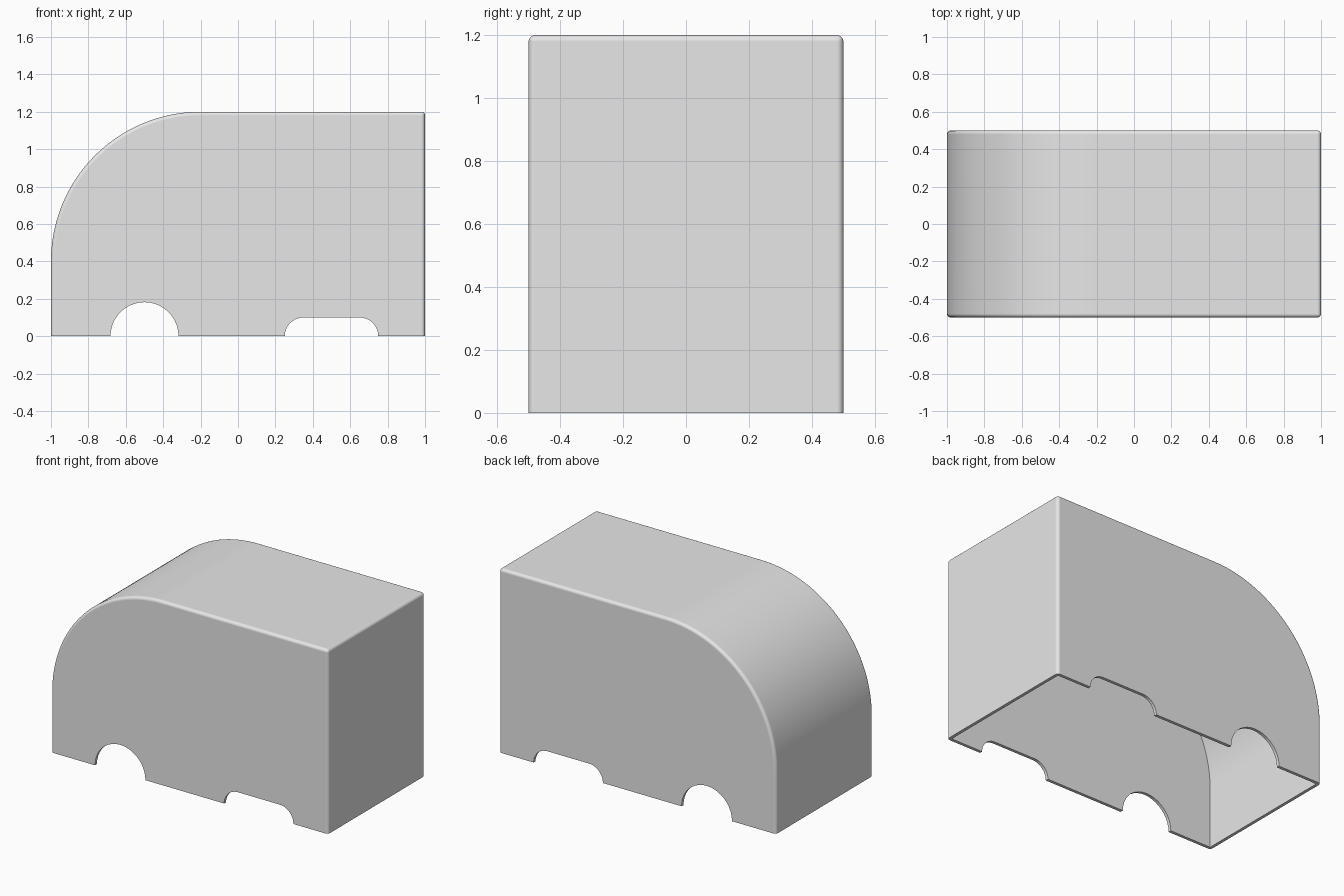
import bpy
import bmesh
from math import radians, sin, cos

cube = bpy.data.objects.get("Cube")
if cube:
    bpy.data.objects.remove(cube, do_unlink=True)

WALL = 0.02
HALF_WIDTH = 0.5
BELOW = -0.2

grey = bpy.data.materials.new("plain_grey")
grey.use_nodes = True
grey.diffuse_color = (0.8, 0.8, 0.8, 1)
grey.node_tree.nodes["Principled BSDF"].inputs["Base Color"].default_value = (0.8, 0.8, 0.8, 1)


def arc(cx, cz, r, start, end, steps):
    angles = [radians(start + (end - start) * i / steps) for i in range(steps + 1)]
    return [(cx + r * cos(a), cz + r * sin(a)) for a in angles]


def prism(name, profile, half_width):
    """Extrude an x-z outline across y."""
    bm = bmesh.new()
    face = bm.faces.new([bm.verts.new((x, -half_width, z)) for x, z in profile])
    ext = bmesh.ops.extrude_face_region(bm, geom=[face])
    moved = [v for v in ext["geom"] if isinstance(v, bmesh.types.BMVert)]
    bmesh.ops.translate(bm, verts=moved, vec=(0, 2 * half_width, 0))
    bmesh.ops.recalc_face_normals(bm, faces=bm.faces)
    mesh = bpy.data.meshes.new(name)
    bm.to_mesh(mesh)
    bm.free()
    obj = bpy.data.objects.new(name, mesh)
    bpy.context.collection.objects.link(obj)
    mesh.materials.append(grey)
    return obj


def cover_outline(inset, bottom):
    """Box outline with one large rounded shoulder."""
    side, top = 1 - inset, 1.2 - inset
    return [(side, bottom), (side, top)] + arc(-0.2, 0.4, 0.8 - inset, 90, 180, 40) + [(-side, bottom)]


def apply(obj, modifier):
    bpy.context.view_layer.objects.active = obj
    bpy.ops.object.modifier_apply(modifier=modifier.name)


# Outer cover with softened edges
cover = prism("cover_shell", cover_outline(0, BELOW), HALF_WIDTH)
bevel = cover.modifiers.new("soft_edges", "BEVEL")
bevel.width = 0.02
bevel.segments = 5
bevel.limit_method = "ANGLE"
bevel.angle_limit = radians(40)
apply(cover, bevel)

# Hollow inside, flat open base, round arch and rounded slot
slot = [(0.25, BELOW)] + arc(0.35, 0, 0.1, 180, 90, 12) + arc(0.65, 0, 0.1, 90, 0, 12) + [(0.75, BELOW)]
cutters = [
    prism("base_cutter", [(-2, -1), (2, -1), (2, 0), (-2, 0)], 1),
    prism("cavity_cutter", cover_outline(WALL, 2 * BELOW), HALF_WIDTH - WALL),
    prism("arch_cutter", arc(-0.5, 0, 0.182, 0, 351, 39), 1),
    prism("slot_cutter", slot, 1),
]
for cutter in cutters:
    cutter.hide_render = True
    cut = cover.modifiers.new(cutter.name, "BOOLEAN")
    cut.operation = "DIFFERENCE"
    cut.solver = "EXACT"
    cut.object = cutter
    apply(cover, cut)
    bpy.data.objects.remove(cutter, do_unlink=True)

# Smooth curves, crisp rims
bpy.ops.object.select_all(action="DESELECT")
cover.select_set(True)
bpy.context.view_layer.objects.active = cover
bpy.ops.object.shade_smooth_by_angle(angle=radians(35))
weighted = cover.modifiers.new("flat_panels", "WEIGHTED_NORMAL")
weighted.keep_sharp = True
